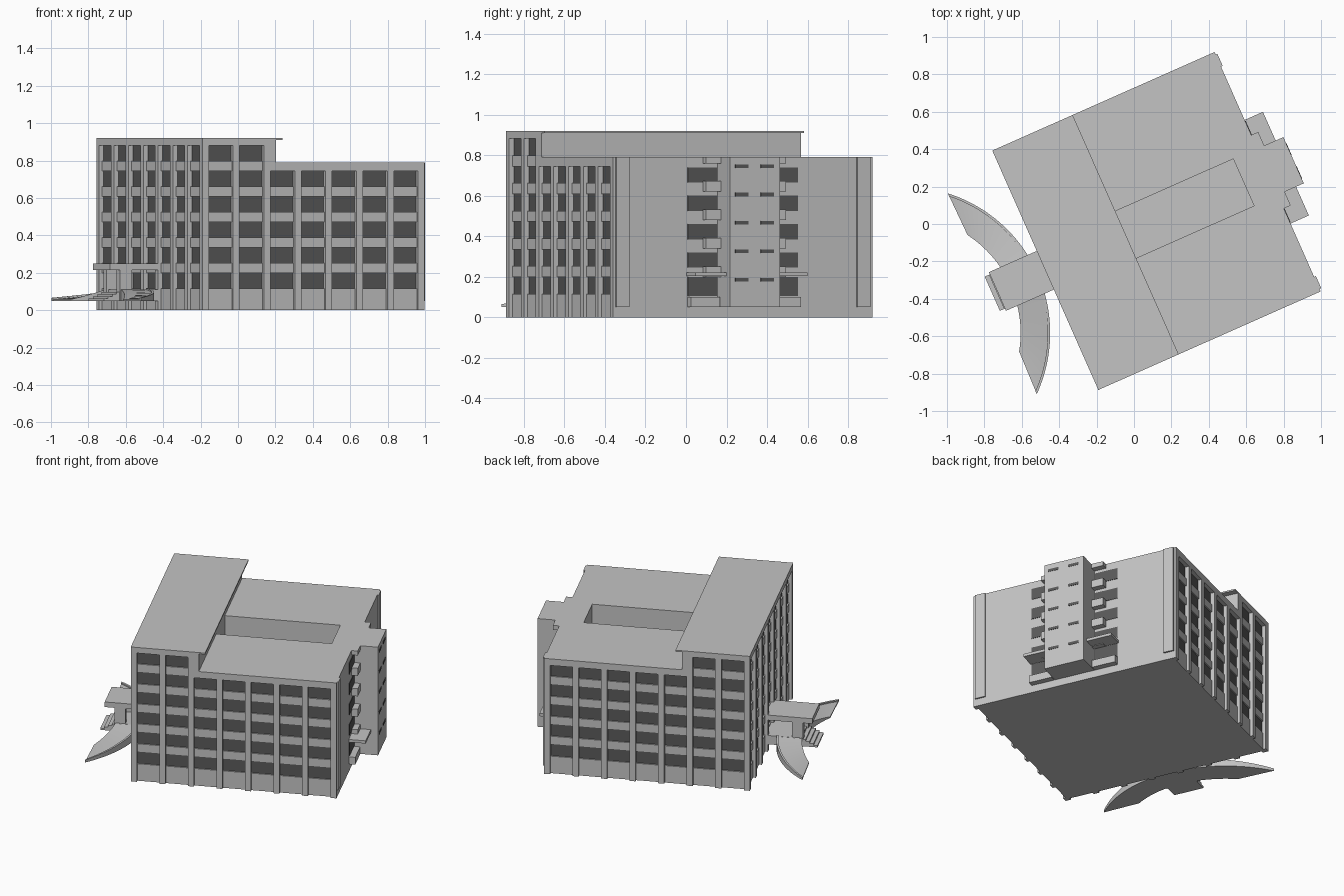
import bpy, bmesh, math
from mathutils import Matrix, Vector

if "Cube" in bpy.data.objects:
    bpy.data.objects.remove(bpy.data.objects["Cube"])

# The whole building is turned on the site
SITE = Matrix.Translation((0.12, 0.016, 0)) @ Matrix.Rotation(math.radians(23.9), 4, 'Z')


def material(name, value):
    m = bpy.data.materials.new(name)
    m.use_nodes = True
    col = (value, value, value, 1)
    m.diffuse_color = col
    m.node_tree.nodes["Principled BSDF"].inputs["Base Color"].default_value = col
    return m


CONCRETE = material("pale_concrete", 0.55)
GLASS = material("dark_glass", 0.10)


def finish(name, bm, mat):
    bmesh.ops.recalc_face_normals(bm, faces=bm.faces)
    me = bpy.data.meshes.new(name)
    bm.to_mesh(me)
    bm.free()
    me.materials.append(mat)
    ob = bpy.data.objects.new(name, me)
    ob.matrix_world = SITE
    bpy.context.collection.objects.link(ob)
    return ob


def boxes(name, items, mat=CONCRETE):
    """One object from boxes given as (u0, u1, v0, v1, z0, z1)."""
    bm = bmesh.new()
    for u0, u1, v0, v1, z0, z1 in items:
        size = Matrix.Diagonal((u1 - u0, v1 - v0, z1 - z0, 1))
        mid = Matrix.Translation(((u0 + u1) / 2, (v0 + v1) / 2, (z0 + z1) / 2))
        bmesh.ops.create_cube(bm, size=1, matrix=mid @ size)
    return finish(name, bm, mat)


U, V = 0.65, 0.70          # half sizes of the plan
LOW, TALL = 0.79, 0.92     # roof heights
INNER = -0.22              # tall wing's courtyard wall
DEEP, SILL = 0.03, 0.018   # depths of glass and spandrels behind the pilasters
STOREY, GLAZED = 0.1365, 0.083

# Wings around the courtyard
boxes("tall_wing", [(-U + DEEP, INNER, -V + DEEP, V - DEEP, 0, 0.91)])
boxes("tall_roof", [(-U, -0.18, -V, V, 0.91, TALL)])
boxes("low_wings", [
    (INNER, U, -V + DEEP, -0.137, 0, LOW),
    (INNER, U, 0.137, V - DEEP, 0, LOW),
    (0.51, U, -0.137, 0.137, 0, LOW)])
boxes("courtyard_floor", [(INNER, 0.51, -0.137, 0.137, 0, 0.02)])


def on_face(side, s0, s1, d0, d1, z0, z1):
    """Box along a facade, between depths d0 and d1 behind its plane."""
    if side == "front":
        return (s0, s1, -V + d0, -V + d1, z0, z1)
    if side == "back":
        return (s0, s1, V - d1, V - d0, z0, z1)
    return (-U + d0, -U + d1, s0, s1, z0, z1)


def facade(side, half):
    pillars, sills, glass, heads = [], [], [], []
    end = half - 0.019
    pitch = 2 * end / 7
    for i in range(8):
        s = -end + i * pitch
        tall = side == "left" or i < 3
        pillars.append(on_face(side, s - 0.019, s + 0.019, 0, DEEP, 0, 0.91 if tall else LOW))
        if i == 7:
            break
        rows = 6 if side == "left" or i < 2 else 5
        a, b = s + 0.019, s + pitch - 0.019
        floor = 0
        for r in range(rows):
            top = 0.199 + r * STOREY
            sills.append(on_face(side, a, b, SILL, DEEP, floor, top - GLAZED))
            glass.append(on_face(side, a, b, DEEP - 0.004, DEEP + 0.002, top - GLAZED, top))
            floor = top
        heads.append(on_face(side, a, b, 0, DEEP, floor, 0.91 if rows == 6 else LOW))
    if side != "left":
        heads.append(on_face(side, -0.28, INNER, 0, DEEP, 0.745, 0.91))
    boxes(side + "_pilasters", pillars)
    boxes(side + "_spandrels", sills)
    boxes(side + "_windows", glass, GLASS)
    boxes(side + "_header", heads)


facade("front", U)
facade("back", U)
facade("left", V)

# Stair tower on the end wall, with its slit windows
boxes("stair_tower", [(U, 0.802, -0.135, 0.135, 0.05, LOW)])
slits, doors, balconies, porches, canopies, strips = [], [], [], [], [], []
for r in range(5):
    z = 0.177 + r * 0.14
    for v in (-0.072, 0.066):
        slits.append((0.8, 0.804, v - 0.036, v + 0.036, z, z + 0.018))


def both(v0, v1):
    return ((v0, v1), (-v1, -v0))


# Balconies, doors and porches mirrored about the tower
for v0, v1 in both(0.14, 0.297):
    for r in range(5):
        z = 0.105 + r * 0.14
        doors.append((U - 0.004, U + 0.003, v0, v1, z, z + (0.095 if r == 0 else 0.075)))
    porches.append((U, 0.69, v0, v1, 0.05, 0.1))
for v0, v1 in both(0.13, 0.215):
    for r in range(5):
        z = 0.2 + r * 0.14
        balconies.append((U, 0.69, v0, v1, z, min(z + 0.052, LOW)))
for v0, v1 in both(0.13, 0.303):
    canopies.append((U, 0.757, v0, v1, 0.203, 0.222))
for v0, v1 in both(0.615, 0.685):
    strips.append((U, U + 0.01, v0, v1, 0.05, LOW))
boxes("tower_windows", slits, GLASS)
boxes("balcony_doors", doors, GLASS)
boxes("balconies", balconies)
boxes("side_porch_bases", porches)
boxes("side_canopies", canopies)
boxes("end_wall_strips", strips)

# Entrance: terrace, steps, piers and canopy
DECK = 0.11
boxes("entrance_terrace", [(-0.86, -0.62, -0.113, 0.113, 0.05, DECK)])
boxes("entrance_steps", [
    (-0.96 + i * 0.025, -0.85, -0.1, 0.1, 0.05, 0.062 + i * 0.012) for i in range(4)])
boxes("entrance_piers", [(-0.87, -0.8, v0, v1, 0.05, 0.216) for v0, v1 in both(0.065, 0.108)])
boxes("entrance_canopy", [(-0.93, -0.62, -0.113, 0.113, 0.215, 0.25)])


# Curved ramps: a solid swept along an arc, ending on a straight line
def ramp(name, sign, r_in, r_out, in_span, out_span, lift):
    bm = bmesh.new()
    rings = []
    n = 16
    for i in range(n + 1):
        t = i / n
        top = DECK + (0.058 - DECK) * t + lift
        ring = []
        for r, span, z in ((r_in, in_span, 0.05), (r_out, out_span, 0.05),
                           (r_out, out_span, top), (r_in, in_span, top)):
            a = math.radians(span[0] + (span[1] - span[0]) * t)
            ring.append(bm.verts.new(Vector((-1.478 + r * math.cos(a), sign * r * math.sin(a), z))))
        rings.append(ring)
    for a, b in zip(rings, rings[1:]):
        for k in range(4):
            bm.faces.new((a[k], a[(k + 1) % 4], b[(k + 1) % 4], b[k]))
    bm.faces.new(rings[0])
    bm.faces.new(rings[-1])
    ob = finish(name, bm, CONCRETE)
    bpy.ops.object.select_all(action='DESELECT')
    ob.select_set(True)
    bpy.context.view_layer.objects.active = ob
    bpy.ops.object.shade_smooth_by_angle(angle=math.radians(30))


for label, sign in (("back", 1), ("front", -1)):
    ramp(label + "_ramp", sign, 0.625, 0.775, (10, 33), (8, 48), 0)
    ramp(label + "_ramp_curb", sign, 0.77, 0.783, (8, 47.7), (8, 48.6), 0.008)
